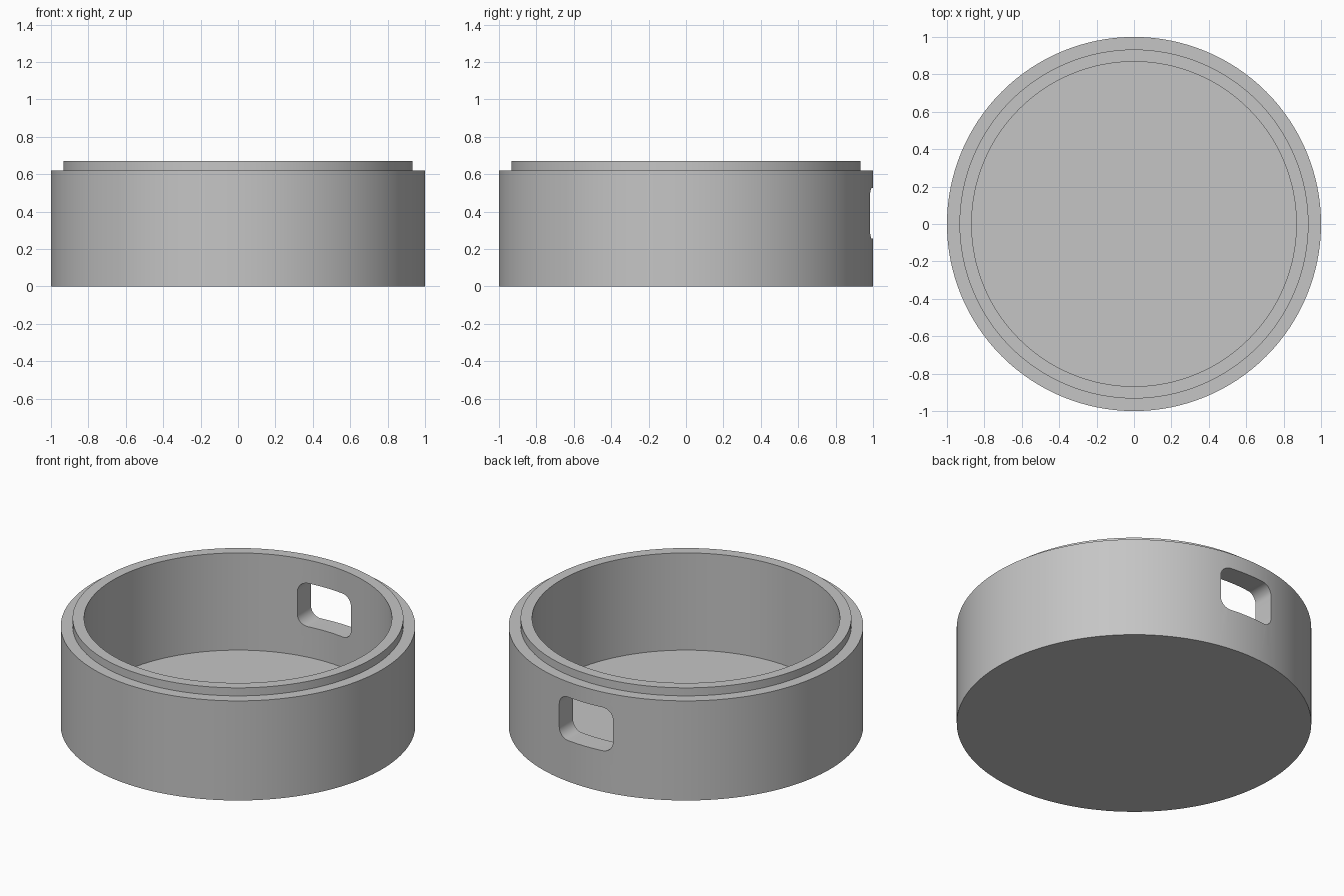
import bpy
import bmesh
import math
from mathutils import Matrix

if "Cube" in bpy.data.objects:
    bpy.data.objects.remove(bpy.data.objects["Cube"], do_unlink=True)

SEGMENTS = 128

grey = bpy.data.materials.new("plain grey")
grey.use_nodes = True
colour = (0.56, 0.56, 0.56, 1)
grey.diffuse_color = colour
grey.node_tree.nodes["Principled BSDF"].inputs["Base Color"].default_value = colour


def make_object(name, bm):
    bmesh.ops.recalc_face_normals(bm, faces=bm.faces)
    mesh = bpy.data.meshes.new(name)
    bm.to_mesh(mesh)
    bm.free()
    mesh.materials.append(grey)
    obj = bpy.data.objects.new(name, mesh)
    bpy.context.collection.objects.link(obj)
    return obj


def lathe(name, profile):
    """Turn (radius, z) points round z and close both ends with a disc."""
    bm = bmesh.new()
    rings = []
    for r, z in profile:
        angles = [2 * math.pi * i / SEGMENTS for i in range(SEGMENTS)]
        rings.append([bm.verts.new((r * math.cos(a), r * math.sin(a), z)) for a in angles])
    for low, high in zip(rings, rings[1:]):
        for i in range(SEGMENTS):
            j = (i + 1) % SEGMENTS
            bm.faces.new((low[i], low[j], high[j], high[i]))
    bm.faces.new(rings[0])
    bm.faces.new(rings[-1])
    return make_object(name, bm)


def rounded_slot(name, width, height, radius, centre_z, y0, y1):
    """Rounded rectangle in the xz plane, pushed along y."""
    bm = bmesh.new()
    verts = []
    steps = 10
    for corner, (sx, sz) in enumerate([(1, 1), (-1, 1), (-1, -1), (1, -1)]):
        for s in range(steps + 1):
            a = math.pi / 2 * (corner + s / steps)
            x = sx * (width / 2 - radius) + radius * math.cos(a)
            z = sz * (height / 2 - radius) + radius * math.sin(a)
            verts.append(bm.verts.new((x, y0, centre_z + z)))
    face = bm.faces.new(verts)
    out = bmesh.ops.extrude_face_region(bm, geom=[face])
    moved = [v for v in out["geom"] if isinstance(v, bmesh.types.BMVert)]
    bmesh.ops.translate(bm, verts=moved, vec=(0, y1 - y0, 0))
    return make_object(name, bm)


# Round box with a stepped lip, hollow down to the floor
case = lathe("round_case", [
    (1, 0), (1, 0.62), (0.933, 0.62), (0.933, 0.67), (0.868, 0.67), (0.868, 0.065),
])

# Port through the back wall
cutter = rounded_slot("port_cutter", 0.37, 0.27, 0.065, 0.39, 0.6, 1.2)
cutter.hide_render = True
cut = case.modifiers.new("port", "BOOLEAN")
cut.operation = "DIFFERENCE"
cut.solver = "EXACT"
cut.object = cutter

bpy.ops.object.select_all(action="DESELECT")
case.select_set(True)
bpy.context.view_layer.objects.active = case
bpy.ops.object.modifier_apply(modifier=cut.name)
bpy.data.objects.remove(cutter, do_unlink=True)
bpy.ops.object.shade_smooth_by_angle(angle=math.radians(30))
